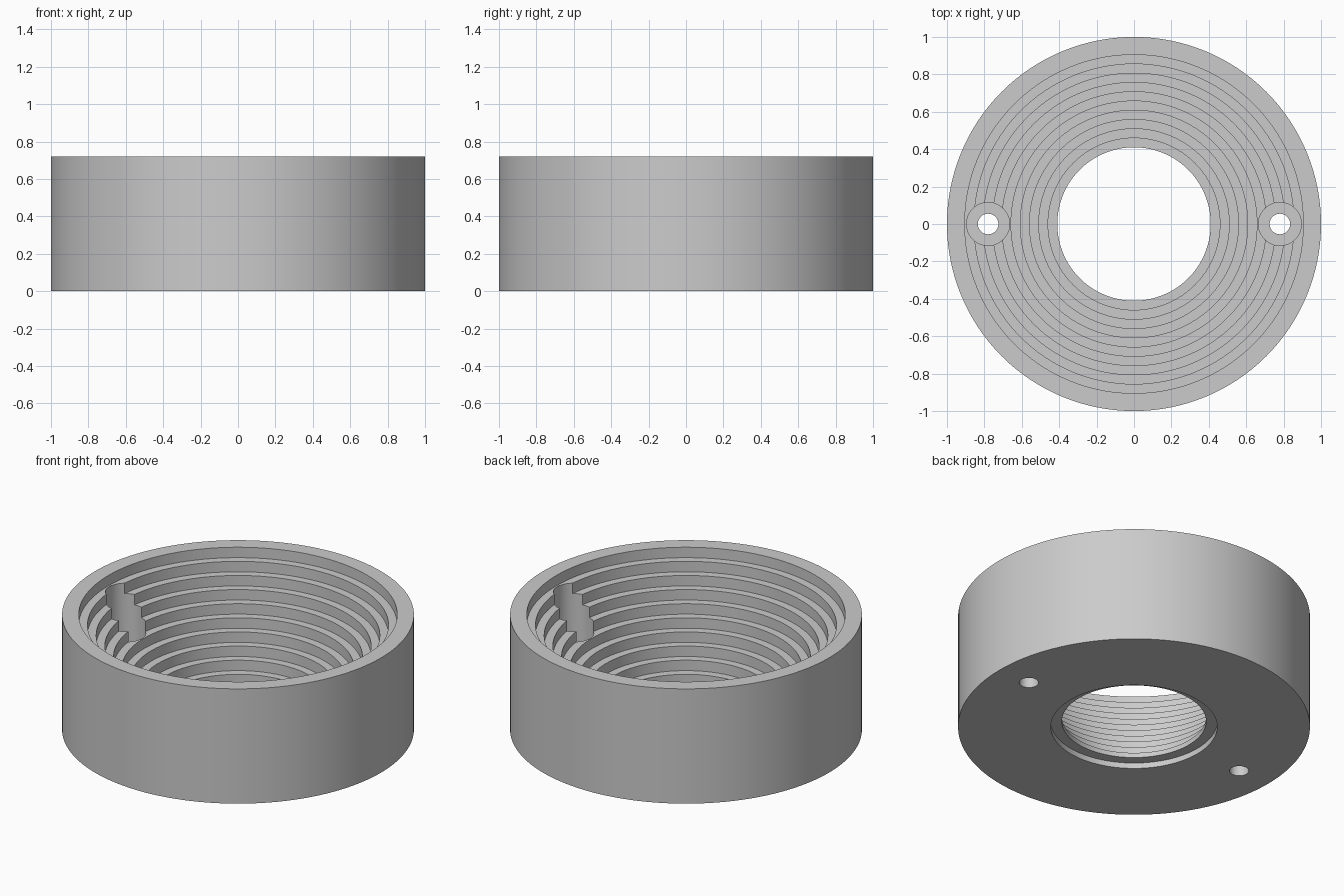
import bpy, bmesh, math

cube = bpy.data.objects.get("Cube")
if cube:
    bpy.data.objects.remove(cube, do_unlink=True)

SEGMENTS = 128
HEIGHT = 0.72
STEPS = 11
RIM_RADIUS, BORE_RADIUS = 0.905, 0.41
RECESS_RADIUS, RECESS_DEPTH = 0.473, 0.035

grey = bpy.data.materials.new("plain_grey")
grey.use_nodes = True
colour = (0.6, 0.6, 0.6, 1)
grey.diffuse_color = colour
grey.node_tree.nodes["Principled BSDF"].inputs["Base Color"].default_value = colour


def lathe(name, profile):
    """Revolve a closed (radius, z) profile around the z axis."""
    bm = bmesh.new()
    rings = []
    for i in range(SEGMENTS):
        a = 2 * math.pi * i / SEGMENTS
        rings.append([bm.verts.new((r * math.cos(a), r * math.sin(a), z)) for r, z in profile])
    n = len(profile)
    for i in range(SEGMENTS):
        here, there = rings[i], rings[(i + 1) % SEGMENTS]
        for j in range(n):
            k = (j + 1) % n
            bm.faces.new((here[j], there[j], there[k], here[k]))
    bmesh.ops.recalc_face_normals(bm, faces=bm.faces)
    mesh = bpy.data.meshes.new(name)
    bm.to_mesh(mesh)
    bm.free()
    obj = bpy.data.objects.new(name, mesh)
    bpy.context.collection.objects.link(obj)
    mesh.materials.append(grey)
    return obj


def drill(target, x, radius, bottom, top):
    """Cut a vertical round hole out of the target."""
    bpy.ops.mesh.primitive_cylinder_add(vertices=48, radius=radius, depth=top - bottom,
                                        location=(x, 0, (top + bottom) / 2))
    cutter = bpy.context.object
    cutter.name = "hole_cutter"
    cutter.hide_render = True
    cutter.data.materials.append(grey)
    mod = target.modifiers.new("hole", 'BOOLEAN')
    mod.operation = 'DIFFERENCE'
    mod.solver = 'EXACT'
    mod.object = cutter
    bpy.ops.object.select_all(action='DESELECT')
    bpy.context.view_layer.objects.active = target
    target.select_set(True)
    bpy.ops.object.modifier_apply(modifier=mod.name)
    bpy.data.objects.remove(cutter, do_unlink=True)


# Ring body: outer wall, stepped funnel inside, shallow recess underneath
rise = HEIGHT / STEPS
run = (RIM_RADIUS - BORE_RADIUS) / (STEPS - 1)
profile = [(RECESS_RADIUS, 0), (1, 0), (1, HEIGHT)]
for i in range(STEPS):
    radius = RIM_RADIUS - i * run
    low = HEIGHT - (i + 1) * rise if i < STEPS - 1 else RECESS_DEPTH
    profile += [(radius, HEIGHT - i * rise), (radius, low)]
profile.append((RECESS_RADIUS, RECESS_DEPTH))
body = lathe("stepped_ring", profile)

# Counterbored screw holes on both sides
for side in (-1, 1):
    drill(body, side * 0.78, 0.115, 0.2, 1)
    drill(body, side * 0.78, 0.055, -0.2, 0.5)

bpy.ops.object.shade_smooth_by_angle(angle=math.radians(30))
